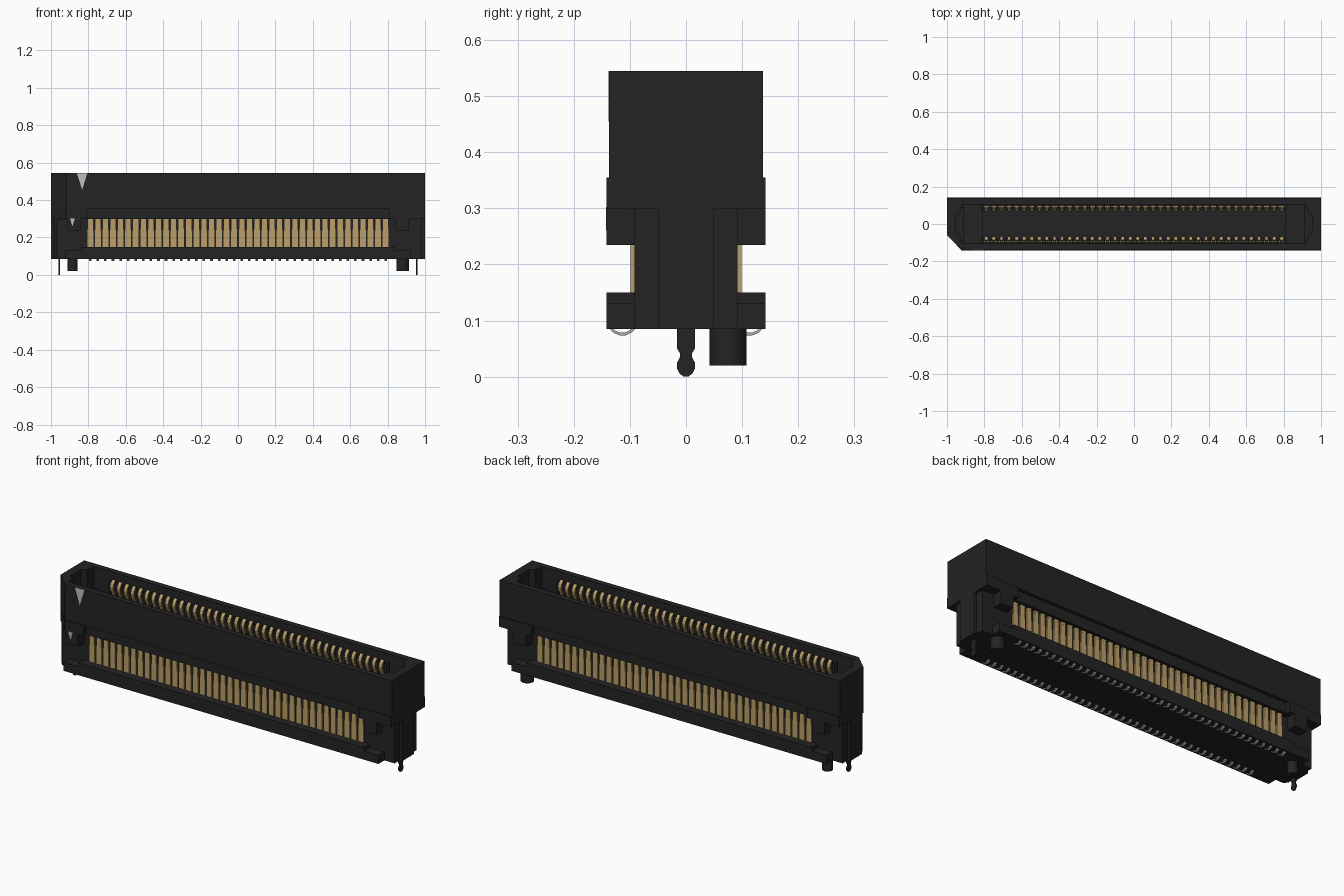
import bpy, bmesh, math
from mathutils import Vector

if "Cube" in bpy.data.objects:
    bpy.data.objects.remove(bpy.data.objects["Cube"])


def material(name, rgb):
    m = bpy.data.materials.new(name)
    m.diffuse_color = (*rgb, 1)
    m.use_nodes = True
    m.node_tree.nodes["Principled BSDF"].inputs["Base Color"].default_value = m.diffuse_color
    return m


BLACK = material("black_plastic", (0.017, 0.017, 0.017))
GOLD = material("gold_plating", (0.50, 0.35, 0.14))
TIN = material("tin_grey", (0.40, 0.40, 0.40))
MARK = material("mark_grey", (0.52, 0.52, 0.52))


def finish(name, bm, mat):
    bmesh.ops.recalc_face_normals(bm, faces=bm.faces)
    me = bpy.data.meshes.new(name)
    bm.to_mesh(me)
    bm.free()
    me.materials.append(mat)
    ob = bpy.data.objects.new(name, me)
    bpy.context.collection.objects.link(ob)
    return ob


def add_prism(bm, pts, axis, a, b):
    """Extrude a 2D outline along an axis (x: pts=(y,z), y: (x,z), z: (x,y))."""
    def place(p, t):
        return {"x": (t, p[0], p[1]), "y": (p[0], t, p[1]), "z": (p[0], p[1], t)}[axis]
    lo = [bm.verts.new(place(p, a)) for p in pts]
    hi = [bm.verts.new(place(p, b)) for p in pts]
    n = len(pts)
    bm.faces.new(lo[::-1])
    bm.faces.new(hi)
    for i in range(n):
        j = (i + 1) % n
        bm.faces.new((lo[i], lo[j], hi[j], hi[i]))


def add_box(bm, x0, x1, y0, y1, z0, z1):
    add_prism(bm, [(x0, y0), (x1, y0), (x1, y1), (x0, y1)], "z", z0, z1)


def prism(name, pts, axis, a, b, mat=BLACK):
    bm = bmesh.new()
    add_prism(bm, pts, axis, a, b)
    return finish(name, bm, mat)


def add_strip(bm, path, x, width, t):
    """Bent metal strip following a (y, z) path with thickness t."""
    left, right = [], []
    for i, p in enumerate(path):
        d = Vector(path[min(i + 1, len(path) - 1)]) - Vector(path[max(i - 1, 0)])
        d.normalize()
        n = Vector((-d.y, d.x)) * t / 2
        left.append(tuple(Vector(p) + n))
        right.append(tuple(Vector(p) - n))
    for i in range(len(path) - 1):
        add_prism(bm, [left[i], left[i + 1], right[i + 1], right[i]], "x",
                  x - width / 2, x + width / 2)


def cut(ob, cutter):
    mod = ob.modifiers.new("cavity", "BOOLEAN")
    mod.operation = "DIFFERENCE"
    mod.solver = "EXACT"
    mod.object = cutter
    bpy.context.view_layer.objects.active = ob
    bpy.ops.object.modifier_apply(modifier=mod.name)


# Upper shroud and window lip, hollowed by one cavity
W = 0.137
shroud = prism("upper_shroud", [(-1, -0.06), (-0.92, -W), (1, -W), (1, W), (-1, W)],
               "z", 0.355, 0.545)
F = 0.142
lip = prism("window_lip", [
    (-1, -0.06), (-0.92, -F), (-0.81, -F), (-0.81, -0.12), (0.81, -0.12), (0.81, -F),
    (1, -F), (1, F), (0.81, F), (0.81, 0.12), (-0.81, 0.12), (-0.81, F), (-1, F)],
    "z", 0.30, 0.355)
cavity = prism("cavity_cutter", [
    (-0.92, -0.105), (0.92, -0.105), (0.93, -0.06), (0.955, -0.045), (0.955, 0.045),
    (0.93, 0.06), (0.92, 0.105), (-0.92, 0.105), (-0.93, 0.06), (-0.955, 0.045),
    (-0.955, -0.045), (-0.93, -0.06)], "z", 0.2, 0.7)
cut(shroud, cavity)
cut(lip, cavity)
bpy.data.objects.remove(cavity)

# Lower core behind the contacts, with the chamfered corner
C = 0.092
prism("lower_core", [(-0.985, -0.075), (-0.968, -C), (0.985, -C), (0.985, C), (-0.985, C)],
      "z", 0.085, 0.302)

# End plates, ledges, rails, pads and latching bumps
bm = bmesh.new()
for s in (-1, 1):
    x0, x1 = sorted((s * 0.98, s))
    add_box(bm, x0, x1, -0.05, 0.05, 0.085, 0.30)
finish("end_plates", bm, BLACK)

bm = bmesh.new()
for s in (-1, 1):
    x0, x1 = sorted((s * 0.81, s * 0.915))
    add_box(bm, x0, x1, -0.104, 0.104, 0.30, 0.43)
finish("cavity_end_ledges", bm, BLACK)

rails, bumps = bmesh.new(), bmesh.new()
for sy in (-1, 1):
    y0, y1 = sorted((sy * 0.09, sy * F))
    add_box(rails, -0.84, 0.84, y0, y1, 0.085, 0.15)
    for sx in (-1, 1):
        x0, x1 = sorted((sx * 0.84, sx * 0.925))
        add_box(rails, x0, x1, y0, y1, 0.085, 0.13)
        x0, x1 = sorted((sx * 0.84, sx * 0.915))
        add_box(bumps, x0, x1, y0, y1, 0.235, 0.301)
finish("bottom_rails", rails, BLACK)
finish("side_bumps", bumps, BLACK)

# Contacts, ribs between them and solder leads, one row per side
COUNT, PITCH = 40, 0.0405
BEAM = [(0.096, 0.29), (0.096, 0.40), (0.085, 0.44), (0.072, 0.47), (0.069, 0.485),
        (0.074, 0.50), (0.088, 0.515)]
LEAD = [(0.135, 0.088), (0.128, 0.080), (0.118, 0.076), (0.108, 0.076),
        (0.098, 0.081), (0.091, 0.088)]
for sy, side in ((-1, "front"), (1, "back")):
    plates, ribs, leads = bmesh.new(), bmesh.new(), bmesh.new()
    y0, y1 = sorted((sy * 0.09, sy * 0.099))
    r0, r1 = sorted((sy * 0.078, sy * 0.106))
    for i in range(COUNT):
        x = (i - (COUNT - 1) / 2) * PITCH
        a, b = 0.016, 0.0135
        add_prism(plates, [(x - a, 0.14), (x + a, 0.14), (x + a, 0.235), (x + b, 0.245),
                           (x + b, 0.305), (x - b, 0.305), (x - b, 0.245), (x - a, 0.235)],
                  "y", y0, y1)
        add_strip(plates, [(sy * y, z) for y, z in BEAM], x, 0.018, 0.007)
        add_strip(leads, [(sy * y, z) for y, z in LEAD], x, 0.014, 0.005)
    for i in range(COUNT + 1):
        x = (i - COUNT / 2) * PITCH
        add_box(ribs, x - 0.007, x + 0.007, r0, r1, 0.30, 0.505)
    finish(side + "_contacts", plates, GOLD)
    finish(side + "_contact_ribs", ribs, BLACK)
    finish(side + "_solder_leads", leads, TIN)

# Round locating pegs under the back edge
for name, x, r in (("left_peg", -0.885, 0.026), ("right_peg", 0.88, 0.033)):
    bm = bmesh.new()
    ring = [(x + r * math.cos(k * math.tau / 32), 0.075 + r * math.sin(k * math.tau / 32))
            for k in range(32)]
    add_prism(bm, ring, "z", 0.02, 0.09)
    ob = finish(name, bm, BLACK)
    bpy.context.view_layer.objects.active = ob
    ob.select_set(True)
    bpy.ops.object.shade_smooth_by_angle()
    ob.select_set(False)

# Thin board clips with a waist and rounded tip
half = [(0.016, 0.10), (0.016, 0.05), (0.011, 0.042), (0.011, 0.034), (0.016, 0.025),
        (0.016, 0.014), (0.011, 0.005), (0.004, 0.0)]
clip = half + [(-y, z) for y, z in reversed(half)]
for s, name in ((-1, "left_board_clip"), (1, "right_board_clip")):
    prism(name, clip, "x", s * 0.957 - 0.004, s * 0.957 + 0.004)

# Triangular position marks
prism("large_position_mark", [(-0.862, 0.545), (-0.805, 0.545), (-0.833, 0.455)],
      "y", -0.1385, -0.135, MARK)
prism("small_position_mark", [(-0.898, 0.302), (-0.872, 0.302), (-0.885, 0.26)],
      "y", -0.1425, -0.14, MARK)
